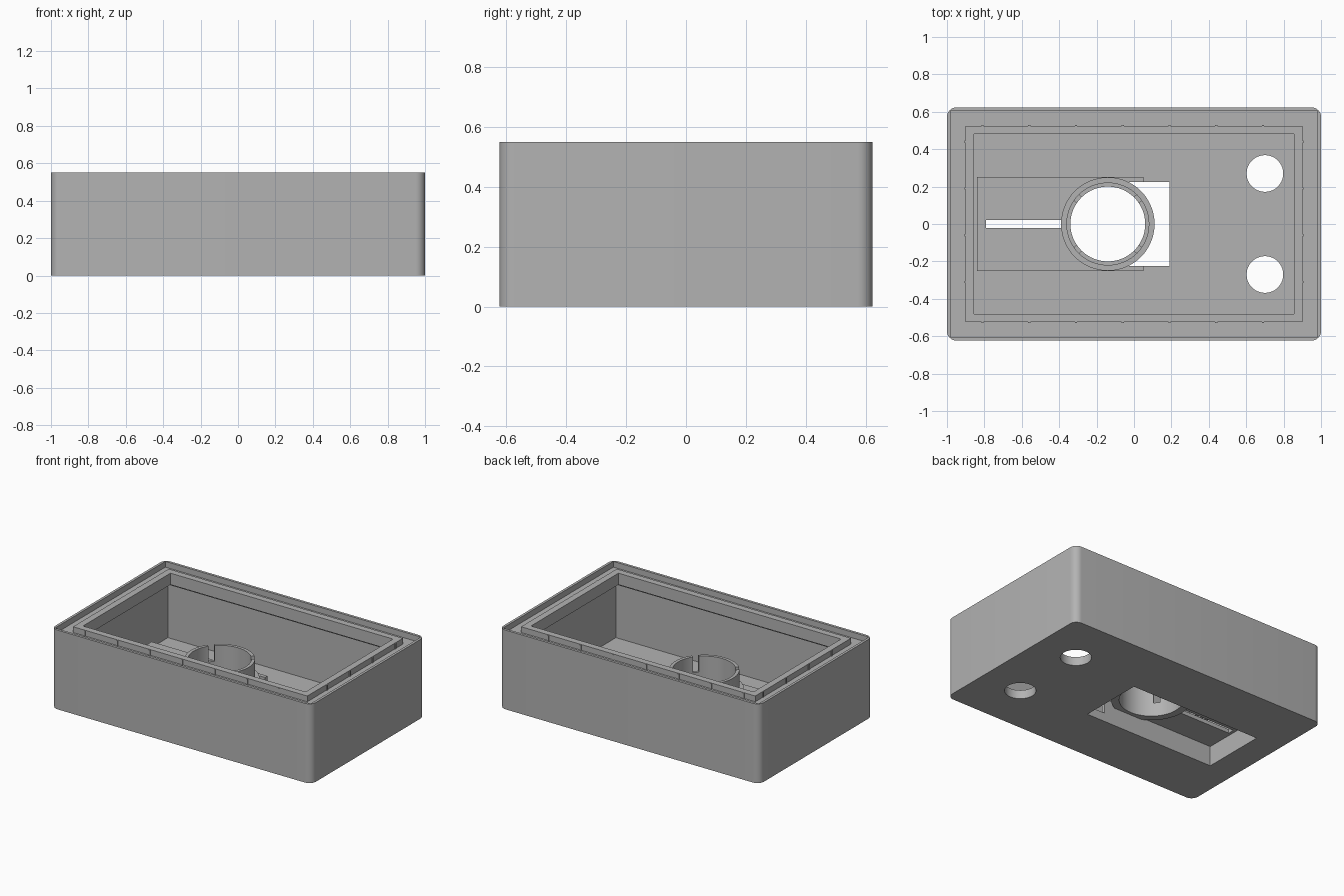
import bpy, bmesh, math
from mathutils import Matrix

if "Cube" in bpy.data.objects:
    bpy.data.objects.remove(bpy.data.objects["Cube"])

GREY = (0.45, 0.45, 0.45, 1)
grey = bpy.data.materials.new("plain grey")
grey.use_nodes = True
grey.diffuse_color = GREY
grey.node_tree.nodes["Principled BSDF"].inputs["Base Color"].default_value = GREY


def finish(bm, name):
    bmesh.ops.recalc_face_normals(bm, faces=bm.faces)
    mesh = bpy.data.meshes.new(name)
    bm.to_mesh(mesh)
    bm.free()
    mesh.materials.append(grey)
    ob = bpy.data.objects.new(name, mesh)
    bpy.context.collection.objects.link(ob)
    return ob


def box(name, x0, x1, y0, y1, z0, z1, corner=0):
    bm = bmesh.new()
    bmesh.ops.create_cube(bm, size=1)
    for v in bm.verts:
        v.co = (x1 if v.co.x > 0 else x0, y1 if v.co.y > 0 else y0, z1 if v.co.z > 0 else z0)
    if corner:
        upright = [e for e in bm.edges if abs(e.verts[0].co.z - e.verts[1].co.z) > 0.01]
        bmesh.ops.bevel(bm, geom=upright, offset=corner, segments=8, profile=0.5, affect='EDGES')
    return finish(bm, name)


def stack(name, levels):
    """Closed solid through centred rectangles given as (half x, half y, z)."""
    bm = bmesh.new()
    loops = [[bm.verts.new((sx * x, sy * y, z)) for sx, sy in ((-1, -1), (1, -1), (1, 1), (-1, 1))]
             for x, y, z in levels]
    for a, b in zip(loops, loops[1:]):
        for i in range(4):
            j = (i + 1) % 4
            bm.faces.new((a[i], a[j], b[j], b[i]))
    bm.faces.new(loops[0])
    bm.faces.new(loops[-1])
    return finish(bm, name)


def cylinder(name, x, y, r, z0, z1):
    bm = bmesh.new()
    bmesh.ops.create_cone(bm, cap_ends=True, segments=64, radius1=r, radius2=r, depth=z1 - z0,
                          matrix=Matrix.Translation((x, y, (z0 + z1) / 2)))
    return finish(bm, name)


def lathe(name, cx, profile, steps=64):
    bm = bmesh.new()
    loops = [[bm.verts.new((cx + r * math.cos(a), r * math.sin(a), z)) for r, z in profile]
             for a in (math.tau * i / steps for i in range(steps))]
    n = len(profile)
    for i in range(steps):
        a, b = loops[i], loops[(i + 1) % steps]
        for k in range(n):
            m = (k + 1) % n
            bm.faces.new((a[k], b[k], b[m], a[m]))
    return finish(bm, name)


def cut(ob, *cutters):
    bpy.context.view_layer.objects.active = ob
    for c in cutters:
        c.hide_render = True
        mod = ob.modifiers.new("cut", 'BOOLEAN')
        mod.operation = 'DIFFERENCE'
        mod.solver = 'EXACT'
        mod.object = c
        bpy.ops.object.modifier_apply(modifier=mod.name)
        bpy.data.objects.remove(c)


H = 0.55        # case height
LEDGE = 0.51    # floor of the rim groove
FLOOR = 0.06    # inner floor level
RX = -0.14      # ring centre

# Case with recessed rim, stepped cavity, two cable holes and a pocket opening
case = box("case", -1, 1, -0.623, 0.623, 0, H, corner=0.05)
steps = [(0.92, 0.545, FLOOR), (0.92, 0.545, 0.44)]
for i, (x, y) in enumerate(((0.9, 0.525), (0.88, 0.505), (0.855, 0.48))):
    z = 0.44 + 0.015 * i
    steps += [(x, y, z), (x, y, z + 0.015)]
steps.append((0.855, 0.48, 0.7))
cut(case,
    box("recess_cutter", -0.982, 0.982, -0.605, 0.605, LEDGE, 0.7),
    stack("cavity_cutter", steps),
    cylinder("hole_cutter", 0.7, 0.27, 0.098, -0.1, 0.2),
    cylinder("hole_cutter", 0.7, -0.27, 0.098, -0.1, 0.2),
    box("pocket_cutter", -0.81, 0.19, -0.225, 0.225, -0.1, 0.2))

# Raised ridge around the opening
ridge = box("rim_ridge", -0.9, 0.9, -0.525, 0.525, LEDGE, H)
cut(ridge, box("ridge_cutter", -0.855, 0.855, -0.48, 0.48, 0.4, 0.7))

# Small snap nubs along the ridge
for side in (-1, 1):
    for i in range(7):
        x, y = -0.81 + 0.25 * i, side * 0.525
        box("ridge_nub", x - 0.006, x + 0.006, y - 0.005, y + 0.005, LEDGE, H - 0.002)
    for i in range(4):
        x, y = side * 0.9, -0.31 + 0.25 * i
        box("ridge_nub", x - 0.005, x + 0.005, y - 0.006, y + 0.006, LEDGE, H - 0.002)

# Housing over the pocket: hollow, slotted, open towards +x and under the ring
housing = box("pocket_housing", -0.84, 0.05, -0.252, 0.252, FLOOR, 0.165)
cut(housing,
    box("hollow_cutter", -0.81, 0.2, -0.225, 0.225, -0.1, 0.138),
    box("slot_cutter", -0.79, -0.36, -0.022, 0.022, 0, 0.3),
    box("end_cutter", RX, 0.2, -0.225, 0.225, 0, 0.3),
    cylinder("bore_cutter", RX, 0, 0.225, 0, 0.3))

# Ring socket: flange with a thin notched collar
ring = lathe("ring_socket", RX, [(0.2, 0.125), (0.25, 0.125), (0.25, 0.2), (0.222, 0.2),
                                 (0.222, 0.33), (0.2, 0.33)])
for a in (40, 140, 220, 320):
    notch = box("notch_cutter", 0.15, 0.24, -0.02, 0.02, 0.22, 0.5)
    notch.data.transform(Matrix.Translation((RX, 0, 0)) @ Matrix.Rotation(math.radians(a), 4, 'Z'))
    cut(ring, notch)

# Smooth the curved walls, keep the edges sharp
for ob in (case, ring, housing):
    bpy.ops.object.select_all(action='DESELECT')
    ob.select_set(True)
    bpy.context.view_layer.objects.active = ob
    bpy.ops.object.shade_smooth_by_angle(angle=math.radians(30))
